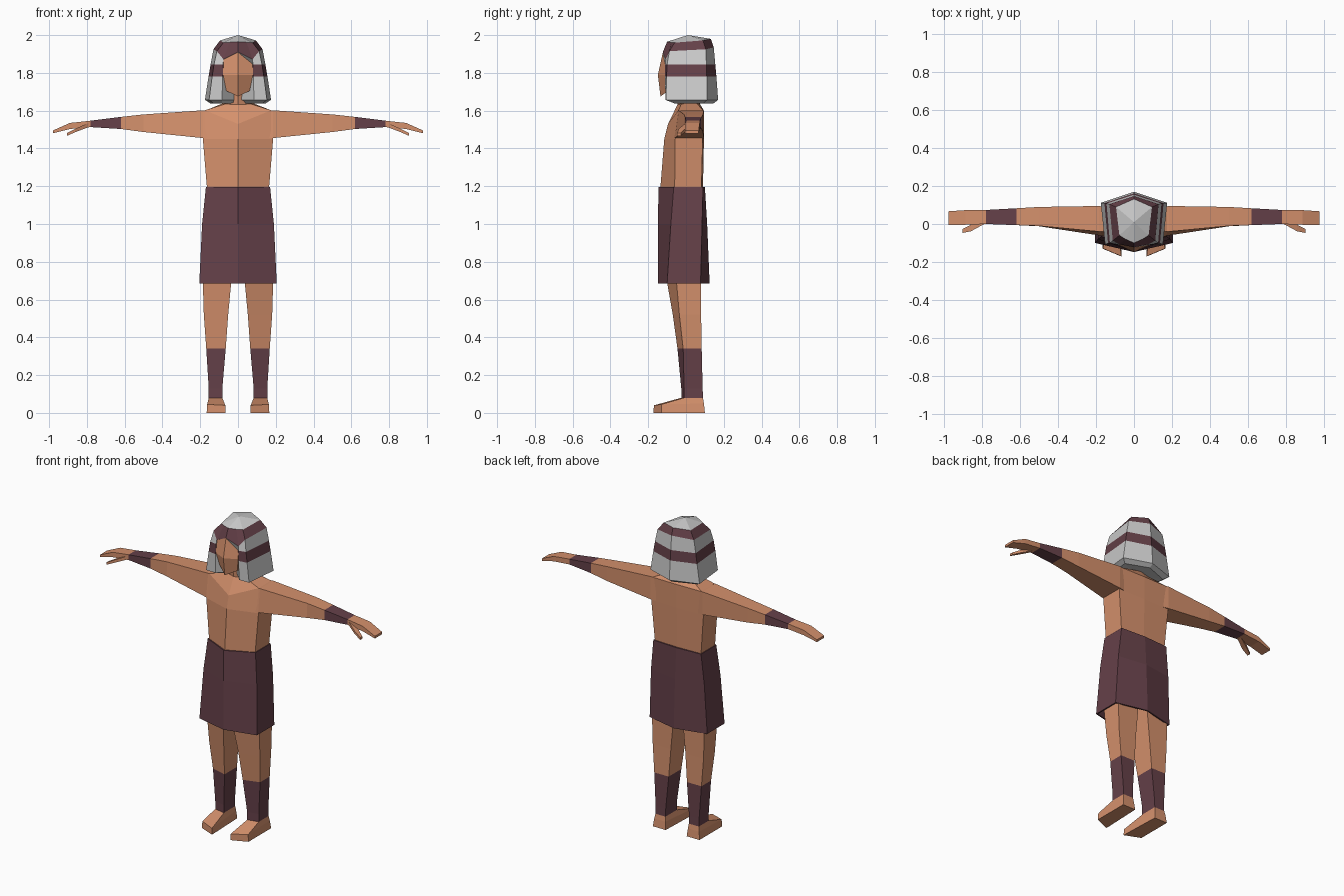
import bpy, bmesh


def mat(name, rgb):
    m = bpy.data.materials.new(name)
    m.diffuse_color = (*rgb, 1)
    return m


SKIN = mat("skin", (0.66, 0.28, 0.15))
CLOTH = mat("maroon_cloth", (0.13, 0.052, 0.066))
GREY = mat("grey_cloth", (0.8, 0.8, 0.8))


def full(half):
    """Mirror a half ring (first and last points lie on x = 0)."""
    return half + [(-x, y, z) for x, y, z in half[-2:0:-1]]


def loft(name, rings, mats, caps=True, mirror=False):
    """Skin a stack of rings; mats is one material or one per band."""
    bm = bmesh.new()
    rows = [[bm.verts.new(p) for p in r] for r in rings]
    n = len(rows[0])
    bands = mats if isinstance(mats, list) else [mats] * (len(rows) - 1)
    slots = list(dict.fromkeys(bands))
    for lo, hi, m in zip(rows, rows[1:], bands):
        for i in range(n):
            j = (i + 1) % n
            f = bm.faces.new((lo[i], lo[j], hi[j], hi[i]))
            f.material_index = slots.index(m)
    if caps:
        for row, m in ((rows[0], bands[0]), (rows[-1], bands[-1])):
            bm.faces.new(row).material_index = slots.index(m)
    bmesh.ops.remove_doubles(bm, verts=bm.verts, dist=0.0005)
    bmesh.ops.recalc_face_normals(bm, faces=bm.faces)
    me = bpy.data.meshes.new(name)
    bm.to_mesh(me)
    bm.free()
    for m in slots:
        me.materials.append(m)
    ob = bpy.data.objects.new(name, me)
    bpy.context.collection.objects.link(ob)
    if mirror:
        ob.modifiers.new("mirror", 'MIRROR').use_mirror_merge = False
    return ob


def hexring(z, w, front, side_f, side_b, back):
    return full([(0, front, z), (w, side_f, z), (w, side_b, z), (0, back, z)])


# Torso with sloping shoulders and neck
loft("torso", [
    hexring(0.90, 0.150, -0.135, -0.06, 0.07, 0.09),
    hexring(1.20, 0.165, -0.135, -0.06, 0.082, 0.09),
    hexring(1.45, 0.186, -0.115, -0.057, 0.088, 0.095),
    full([(0, -0.095, 1.53), (0.175, -0.04, 1.602), (0.175, 0.092, 1.60), (0, 0.095, 1.60)]),
    full([(0, -0.045, 1.632), (0.07, -0.025, 1.635), (0.065, 0.05, 1.645), (0, 0.065, 1.65)]),
    hexring(1.75, 0.06, -0.06, -0.03, 0.045, 0.055)], SKIN)

# Wrapped skirt
skirt = loft("skirt", [
    hexring(0.685, 0.205, -0.148, -0.10, 0.077, 0.125),
    hexring(1.00, 0.190, -0.148, -0.08, 0.085, 0.112),
    hexring(1.195, 0.170, -0.146, -0.065, 0.09, 0.10)], CLOTH, caps=False)
lip = skirt.modifiers.new("thickness", 'SOLIDIFY')
lip.thickness, lip.offset = 0.01, -1


# Legs with shin wraps
def legring(z, xi, xo, yi, yo, yb):
    return [(xi, yi, z), (xo, yo, z), (xo, yb, z), (xi, yb, z)]


ankle = legring(0.08, 0.083, 0.155, -0.025, -0.01, 0.09)
loft("leg", [
    legring(0.95, 0.01, 0.155, -0.115, -0.06, 0.078),
    legring(0.69, 0.036, 0.186, -0.10, -0.05, 0.08),
    legring(0.52, 0.052, 0.181, -0.07, -0.035, 0.08),
    legring(0.34, 0.065, 0.168, -0.045, -0.015, 0.083),
    legring(0.13, 0.083, 0.155, -0.025, -0.01, 0.088),
    ankle], [SKIN, SKIN, SKIN, CLOTH, CLOTH], mirror=True)

# Wedge feet
loft("foot", [
    ankle,
    [(0.067, -0.17, 0.04), (0.163, -0.13, 0.045), (0.16, 0.095, 0.05), (0.08, 0.095, 0.05)],
    [(0.065, -0.172, 0), (0.166, -0.13, 0), (0.166, 0.10, 0), (0.075, 0.10, 0)]],
    SKIN, mirror=True)


# Arms with wrist wraps and mitten hands
def armring(x, y_top, y_low, y_back, z_top, z_low):
    return [(x, y_top, z_top), (x, y_low, z_low), (x, y_back, z_low), (x, y_back, z_top)]


loft("arm_and_hand", [
    armring(0.15, -0.04, -0.065, 0.09, 1.600, 1.453),
    armring(0.185, -0.04, -0.06, 0.095, 1.602, 1.455),
    armring(0.50, -0.01, -0.012, 0.09, 1.580, 1.487),
    armring(0.62, -0.006, -0.006, 0.083, 1.567, 1.503),
    armring(0.78, 0.0, 0.0, 0.074, 1.547, 1.513),
    armring(0.89, -0.004, -0.004, 0.073, 1.535, 1.503),
    armring(0.98, -0.006, -0.006, 0.067, 1.495, 1.480)],
    [SKIN, SKIN, SKIN, CLOTH, SKIN, SKIN], mirror=True)

loft("thumb", [
    armring(0.79, 0.0, 0.0, 0.03, 1.535, 1.513),
    armring(0.86, -0.038, -0.038, -0.003, 1.505, 1.487),
    armring(0.905, -0.047, -0.047, -0.027, 1.482, 1.467)], SKIN, mirror=True)


# Head with faceted face
def headring(zf, yf, x, yc, zc):
    return full([(0, yf, zf), (x, yc, zc), (x, 0.06, zc), (0, 0.09, zc)])


loft("head", [
    headring(1.675, -0.135, 0.062, -0.095, 1.705),
    headring(1.79, -0.149, 0.079, -0.112, 1.79),
    headring(1.91, -0.122, 0.078, -0.105, 1.87),
    headring(1.95, -0.09, 0.05, -0.06, 1.94)], SKIN)


# Striped headdress: half ring = front centre, inner edge, front corner, back corner, back
def dressring(z, a, b, d, e, c=-0.02):
    return full([(0, c, z), (*a, z), (*b, z), (*d, z), (0, e, z)])


loft("headdress", [
    [(0, 0.01, 2.0)] * 8,
    full([(0, -0.10, 1.965), (0.045, -0.08, 1.962), (0.077, -0.06, 1.96),
          (0.095, 0.09, 1.972), (0, 0.132, 1.98)]),
    full([(0, -0.123, 1.91), (0.077, -0.107, 1.872), (0.112, -0.088, 1.915),
          (0.13, 0.105, 1.925), (0, 0.147, 1.935)]),
    dressring(1.845, (0.079, -0.11), (0.127, -0.10), (0.145, 0.108), 0.155),
    dressring(1.78, (0.081, -0.112), (0.137, -0.103), (0.156, 0.11), 0.161),
    dressring(1.657, (0.085, -0.108), (0.153, -0.106), (0.175, 0.112), 0.17),
    dressring(1.638, (0.085, -0.06), (0.13, -0.06), (0.145, 0.09), 0.145, -0.01)],
    [GREY, CLOTH, GREY, CLOTH, GREY, GREY], caps=False)

# Underside of the headdress
under = [(0, -0.01), (0.085, -0.06), (0.13, -0.06), (0.145, 0.09), (0, 0.145)]
loft("headdress_underside", [
    full([(x, y, 1.638) for x, y in under]),
    full([(x * 0.3, 0.02 + (y - 0.02) * 0.3, 1.645) for x, y in under])], GREY, caps=False)
